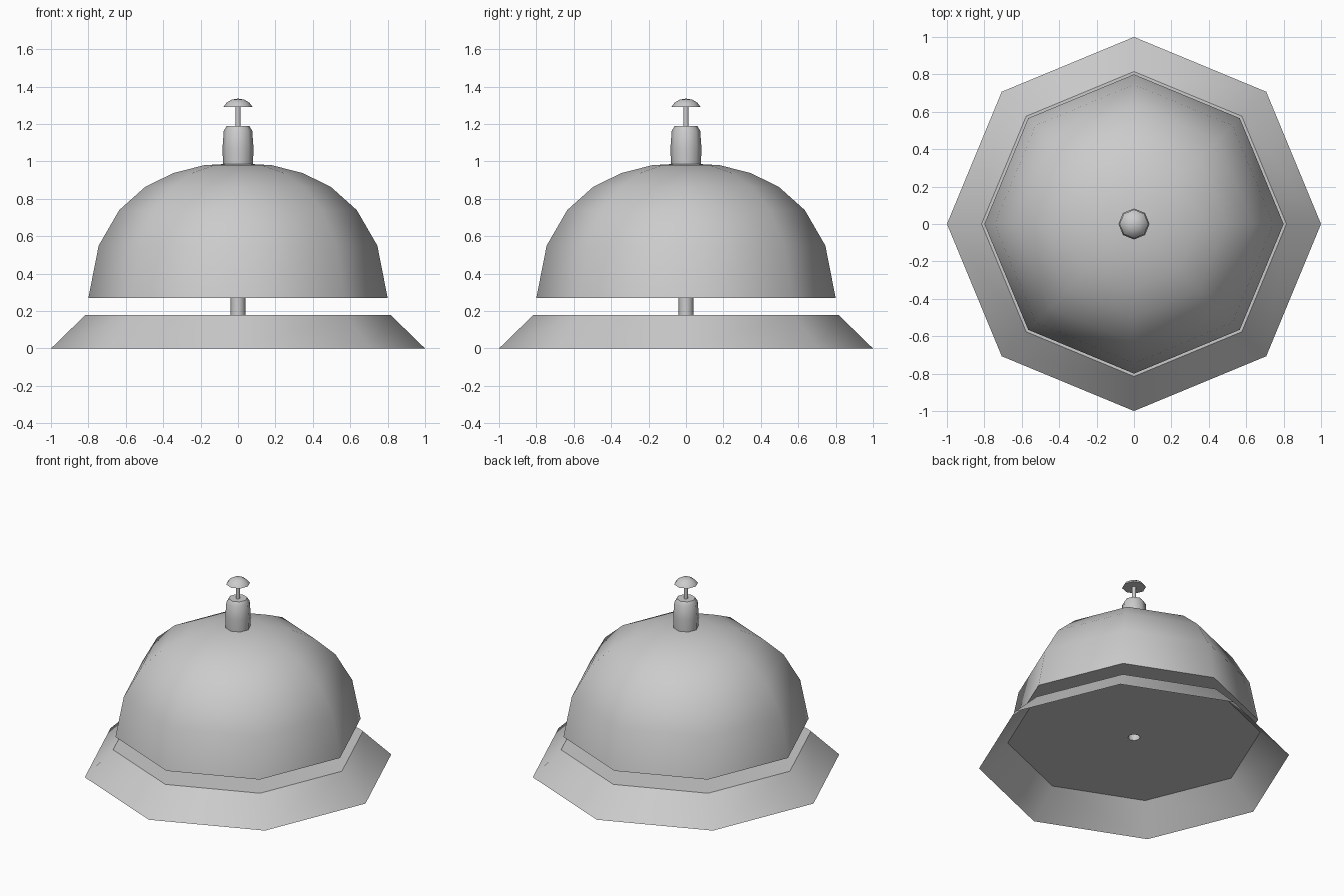
import bpy, bmesh
from math import cos, sin, tau, radians
from mathutils import Vector

SIDES = 8
SHARP = radians(40)

cube = bpy.data.objects.get("Cube")
if cube:
    bpy.data.objects.remove(cube, do_unlink=True)

metal = bpy.data.materials.new("grey metal")
metal.use_nodes = True
GREY = (0.6, 0.6, 0.6, 1)
metal.diffuse_color = GREY
metal.node_tree.nodes["Principled BSDF"].inputs["Base Color"].default_value = GREY


def lathe(name, profile):
    """Turn (radius, height) points, listed from bottom to top, around z."""
    bm = bmesh.new()
    rings = []
    for r, z in profile:
        if r == 0:
            rings.append([bm.verts.new((0, 0, z))] * SIDES)
        else:
            rings.append([bm.verts.new((r * cos(tau * i / SIDES), r * sin(tau * i / SIDES), z))
                          for i in range(SIDES)])
    for low, high in zip(rings, rings[1:]):
        for i in range(SIDES):
            j = (i + 1) % SIDES
            corners = dict.fromkeys((low[i], low[j], high[j], high[i]))
            bm.faces.new(list(corners)).smooth = True

    # Crease the rings where the profile turns hard
    pts = [Vector(p) for p in profile]
    for k in range(1, len(pts) - 1):
        if (pts[k] - pts[k - 1]).angle(pts[k + 1] - pts[k]) > SHARP:
            for i in range(SIDES):
                bm.edges.get((rings[k][i], rings[k][(i + 1) % SIDES])).smooth = False

    mesh = bpy.data.meshes.new(name)
    bm.to_mesh(mesh)
    bm.free()
    mesh.materials.append(metal)
    obj = bpy.data.objects.new(name, mesh)
    bpy.context.collection.objects.link(obj)
    return obj


# Hollow skirted base with a hole for the rod
lathe("base", [(1, 0), (0.815, 0.18), (0.04, 0.18)])

# Open tube between base and dome
lathe("support_rod", [(0.04, 0.18), (0.04, 0.27)])

# Bell dome, closed below
lathe("bell_dome", [(0.04, 0.27), (0.8, 0.27), (0.745, 0.55), (0.635, 0.74), (0.495, 0.865),
                    (0.345, 0.938), (0.18, 0.98), (0, 0.99)])

# Collar on top of the dome
lathe("collar", [(0.08, 0.985), (0.083, 1.07), (0.076, 1.165), (0.06, 1.19), (0, 1.19)])

# Plunger rod and push button
lathe("plunger_rod", [(0.014, 1.19), (0.014, 1.295)])
lathe("push_button", [(0, 1.292), (0.077, 1.292), (0.062, 1.313), (0.035, 1.33), (0, 1.336)])
